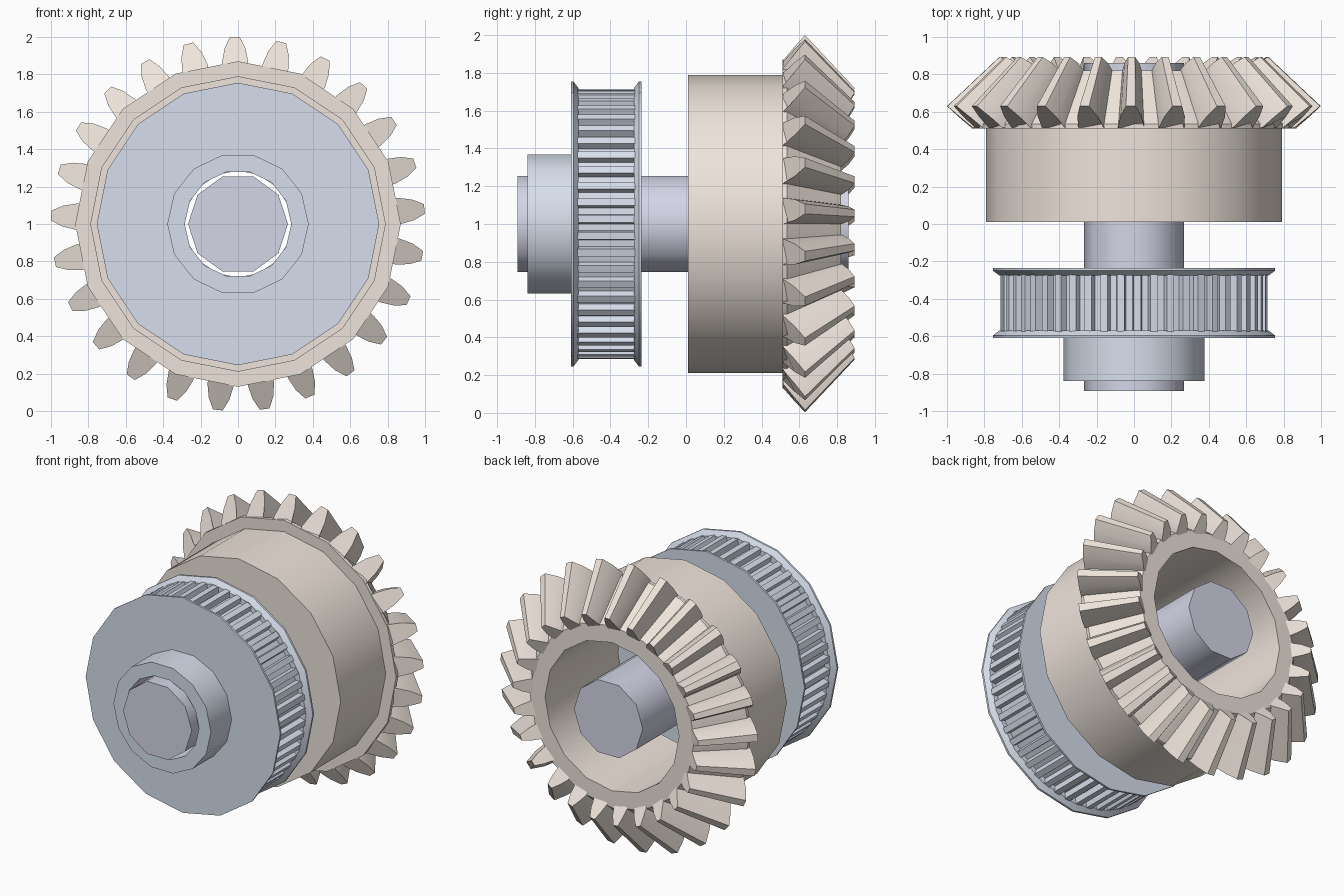
import bpy, bmesh, math

if "Cube" in bpy.data.objects:
    bpy.data.objects.remove(bpy.data.objects["Cube"])

CZ = 1.0  # height of the shared axle line (runs along y)


def material(name, color):
    m = bpy.data.materials.new(name)
    m.diffuse_color = (*color, 1)
    m.use_nodes = True
    m.node_tree.nodes["Principled BSDF"].inputs["Base Color"].default_value = m.diffuse_color
    return m


TAN = material("tan", (0.86, 0.78, 0.71))
BLUE = material("blue", (0.68, 0.74, 0.84))
VIOLET = material("violet", (0.66, 0.67, 0.80))


def point(r, y, deg):
    a = math.radians(deg)
    return (r * math.cos(a), y, CZ + r * math.sin(a))


def finish(bm, name, mat, smooth=None):
    bmesh.ops.recalc_face_normals(bm, faces=bm.faces)
    mesh = bpy.data.meshes.new(name)
    bm.to_mesh(mesh)
    bm.free()
    ob = bpy.data.objects.new(name, mesh)
    bpy.context.collection.objects.link(ob)
    mesh.materials.append(mat)
    if smooth:
        bpy.ops.object.select_all(action='DESELECT')
        ob.select_set(True)
        bpy.context.view_layer.objects.active = ob
        bpy.ops.object.shade_smooth_by_angle(angle=math.radians(smooth))
    return ob


def bridge(bm, rings, wrap):
    pairs = zip(rings, rings[1:] + rings[:1]) if wrap else zip(rings, rings[1:])
    for a, b in pairs:
        n = len(a)
        for i in range(n):
            bm.faces.new((a[i], a[(i + 1) % n], b[(i + 1) % n], b[i]))


def turned_ring(name, profile, sides, mat, smooth=30, start=0):
    # closed (radius, y) profile revolved about the axle
    bm = bmesh.new()
    rings = [[bm.verts.new(point(r, y, start + 360 * i / sides)) for i in range(sides)]
             for r, y in profile]
    bridge(bm, rings, True)
    return finish(bm, name, mat, smooth)


# bevel gear: hub and toothed rim with a through bore
turned_ring("gear_hub", [(0.52, 0.01), (0.79, 0.01), (0.79, 0.52), (0.52, 0.52)],
            16, TAN)
turned_ring("gear_rim", [(0.52, 0.51), (0.87, 0.51), (0.87, 0.535), (0.64, 0.82), (0.52, 0.82)],
            16, TAN)

# bevel gear teeth: heel and toe sections lofted along the cone
heel = [(0.80, 0.512, 4.9), (0.87, 0.515, 4.6), (0.94, 0.575, 3.4), (1.0, 0.63, 1.5)]
toe = [(0.57, 0.79, 4.9), (0.63, 0.825, 4.6), (0.67, 0.86, 3.4), (0.72, 0.893, 1.5)]
bm = bmesh.new()
for k in range(25):
    mid = 91 + 14.4 * k
    ends = []
    for section in (heel, toe):
        left = [point(r, y, mid + h) for r, y, h in section]
        right = [point(r, y, mid - h) for r, y, h in reversed(section)]
        ends.append([bm.verts.new(p) for p in left + right])
    bridge(bm, ends, False)
    for end in ends:
        bm.faces.new(end)
finish(bm, "gear_teeth", TAN, 30)

# belt pulley flanges, flared toward the outside
for name, outer, inner in (("pulley_front_flange", -0.61, -0.57),
                           ("pulley_back_flange", -0.235, -0.275)):
    mid_y = outer + (inner - outer) * 0.35
    turned_ring(name, [(0.285, outer), (0.755, outer), (0.755, mid_y), (0.72, inner),
                       (0.285, inner)], 16, BLUE)

# pulley belt drum with square grooves
bm = bmesh.new()
TEETH = 50
outline = []
for k in range(TEETH):
    for r, f in ((0.675, 0.0), (0.715, 0.08), (0.715, 0.52), (0.675, 0.60)):
        outline.append((r, 360 * (k + f) / TEETH))
rings = []
for y, bore in ((-0.575, False), (-0.27, False), (-0.27, True), (-0.575, True)):
    rings.append([bm.verts.new(point(0.30 if bore else r, y, a)) for r, a in outline])
bridge(bm, rings, True)
finish(bm, "pulley_belt_drum", BLUE)

# pulley collar
turned_ring("pulley_collar", [(0.285, -0.84), (0.378, -0.84), (0.378, -0.60), (0.285, -0.60)],
            14, BLUE)

# axle
bm = bmesh.new()
rings = [[bm.verts.new(point(0.267, y, 36 * i)) for i in range(10)] for y in (-0.893, 0.86)]
bridge(bm, rings, False)
for ring in rings:
    bm.faces.new(ring)
finish(bm, "axle", VIOLET, 40)
